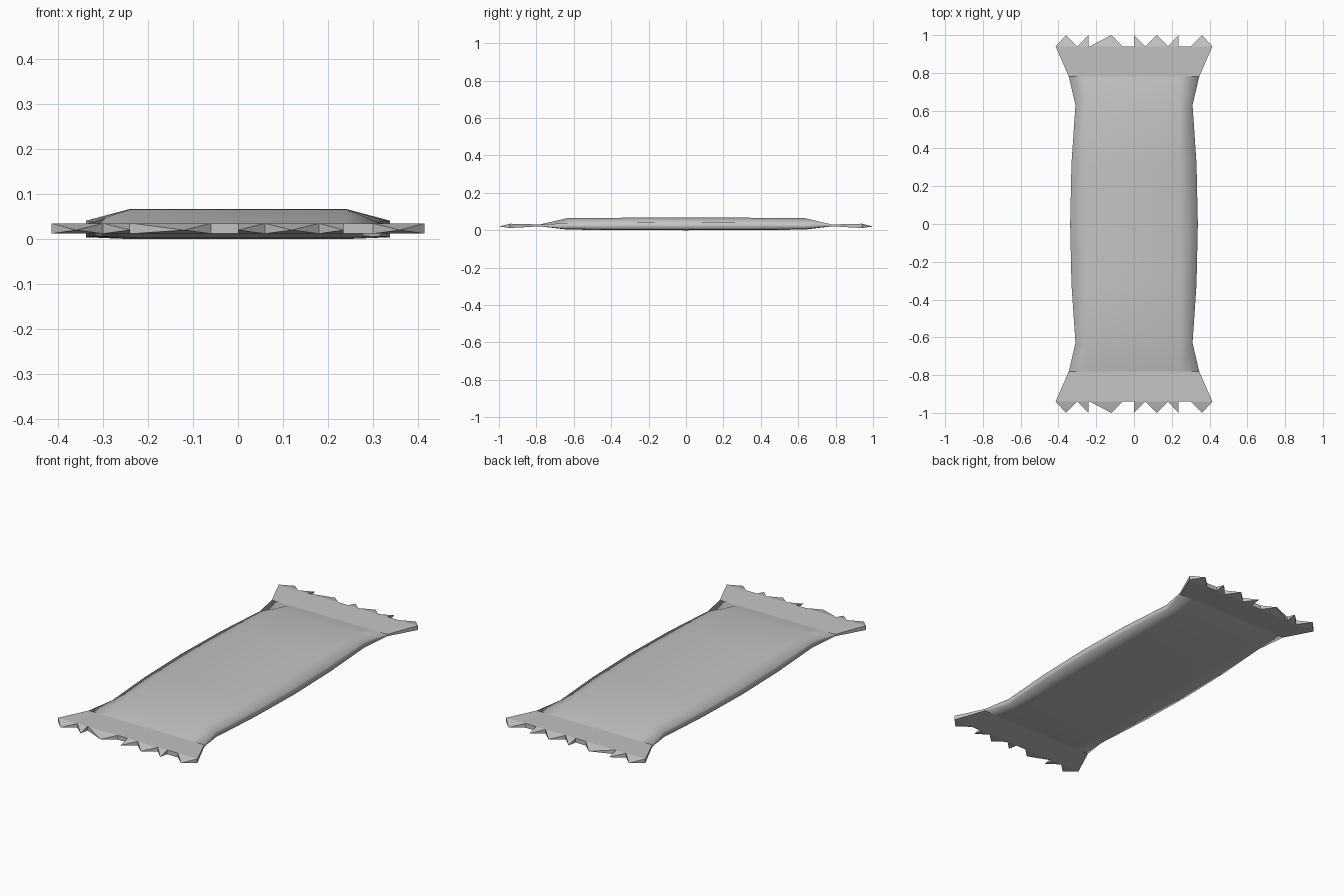
import bpy, bmesh, math

cube = bpy.data.objects.get("Cube")
if cube:
    bpy.data.objects.remove(cube)

foil = bpy.data.materials.new("grey_foil")
foil.use_nodes = True
colour = (0.55, 0.55, 0.55, 1)
foil.diffuse_color = colour
foil.node_tree.nodes["Principled BSDF"].inputs["Base Color"].default_value = colour


def finish(bm, name, smooth_angle=None):
    bmesh.ops.recalc_face_normals(bm, faces=bm.faces)
    mesh = bpy.data.meshes.new(name)
    bm.to_mesh(mesh)
    bm.free()
    mesh.materials.append(foil)
    obj = bpy.data.objects.new(name, mesh)
    bpy.context.collection.objects.link(obj)
    if smooth_angle is not None:
        bpy.ops.object.select_all(action="DESELECT")
        obj.select_set(True)
        bpy.context.view_layer.objects.active = obj
        bpy.ops.object.shade_smooth_by_angle(angle=math.radians(smooth_angle))
    return obj


def ring(bm, y, width, top, edge, low, bottom, shoulder=0.24):
    """Eight-point cross-section: flat top, sloped shoulders, upright sides."""
    right = [(shoulder, top), (width, edge), (width, low), (shoulder, bottom)]
    outline = right + [(-x, z) for x, z in reversed(right)]
    return [bm.verts.new((x, y, z)) for x, z in outline]


def loft(bm, rings):
    for a, b in zip(rings, rings[1:]):
        for i in range(len(a)):
            j = (i + 1) % len(a)
            bm.faces.new((a[i], a[j], b[j], b[i]))


# Puffed body, pinched at the ends
half = [(0.78, 0.345, 0.031, 0.031, 0.021, 0.021),
        (0.63, 0.31, 0.066, 0.038, 0.006, 0.003),
        (0.32, 0.331, 0.067, 0.04, 0.005, 0.002)]
stations = [(-s[0], *s[1:]) for s in half]
stations += [(0, 0.338, 0.067, 0.041, 0.004, 0)] + half[::-1]
bm = bmesh.new()
loft(bm, [ring(bm, *s) for s in stations])
finish(bm, "wrapper_body", 100)

# Base start, base end and tip position of every tooth along the cut edge
teeth = [(-0.415, -0.30, -0.36), (-0.30, -0.24, -0.24), (-0.235, -0.06, -0.12),
         (0, 0.06, 0), (0.06, 0.18, 0.12), (0.18, 0.235, 0.235),
         (0.30, 0.415, 0.36)]

for side, sign in (("front", -1), ("back", 1)):
    # Flared crimped seal, closed at the outer edge
    bm = bmesh.new()
    inner = ring(bm, sign * 0.78, 0.345, 0.031, 0.031, 0.021, 0.021)
    outer = ring(bm, sign * 0.94, 0.415, 0.035, 0.035, 0.012, 0.012)
    loft(bm, [inner, outer])
    bm.faces.new(outer)
    finish(bm, side + "_seal", 30)

    # Zigzag teeth
    bm = bmesh.new()
    for start, end, tip in teeth:
        base = [bm.verts.new((x, sign * 0.94, z)) for x, z in
                ((start, 0.012), (end, 0.012), (end, 0.035), (start, 0.035))]
        apex = bm.verts.new((tip, sign, 0.02))
        bm.faces.new(base)
        for i in range(4):
            bm.faces.new((base[i], base[(i + 1) % 4], apex))
    finish(bm, side + "_teeth")
